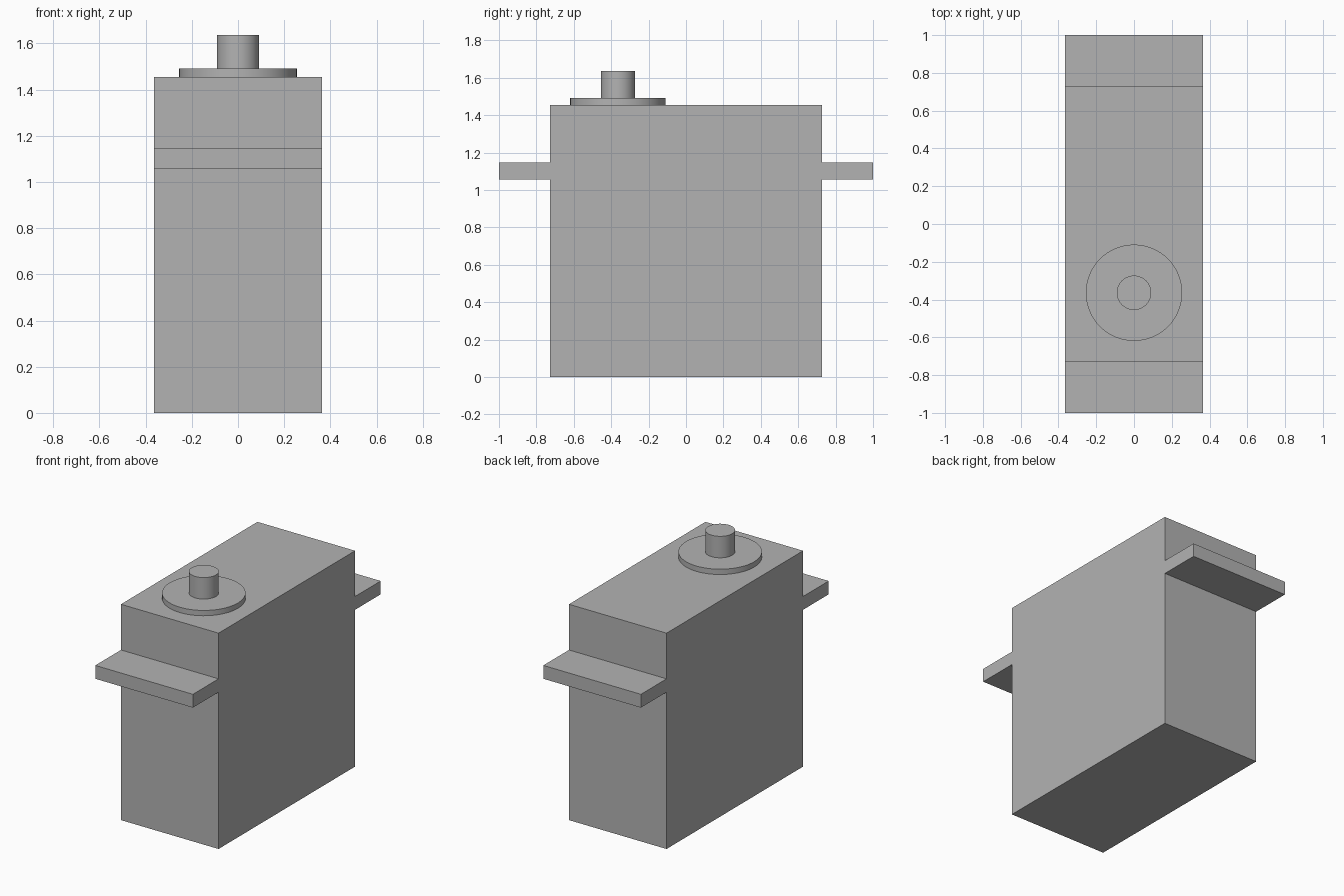
import bpy
import bmesh

cube = bpy.data.objects.get("Cube")
if cube:
    bpy.data.objects.remove(cube, do_unlink=True)

grey = bpy.data.materials.new("plain grey")
grey.use_nodes = True
colour = (0.45, 0.45, 0.45, 1)
grey.diffuse_color = colour
grey.node_tree.nodes["Principled BSDF"].inputs["Base Color"].default_value = colour

HALF_WIDTH = 0.364
BODY_END, TAB_END = 0.727, 1.0
TAB_LOW, TAB_HIGH, BODY_TOP = 1.057, 1.147, 1.455
SHAFT_Y = -0.364


def extruded_case(name):
    """Side profile with mounting tabs, extruded across the width."""
    half = [(BODY_END, 0), (BODY_END, TAB_LOW), (TAB_END, TAB_LOW),
            (TAB_END, TAB_HIGH), (BODY_END, TAB_HIGH), (BODY_END, BODY_TOP)]
    profile = half + [(-y, z) for y, z in reversed(half)]
    bm = bmesh.new()
    face = bm.faces.new([bm.verts.new((-HALF_WIDTH, y, z)) for y, z in profile])
    extruded = bmesh.ops.extrude_face_region(bm, geom=[face])["geom"]
    moved = [v for v in extruded if isinstance(v, bmesh.types.BMVert)]
    bmesh.ops.translate(bm, verts=moved, vec=(2 * HALF_WIDTH, 0, 0))
    bmesh.ops.recalc_face_normals(bm, faces=bm.faces)
    mesh = bpy.data.meshes.new(name)
    bm.to_mesh(mesh)
    bm.free()
    mesh.materials.append(grey)
    bpy.context.collection.objects.link(bpy.data.objects.new(name, mesh))


def round_part(name, radius, bottom, top):
    """Smooth upright cylinder on the output axis."""
    bpy.ops.mesh.primitive_cylinder_add(
        vertices=64, radius=radius, depth=top - bottom,
        location=(0, SHAFT_Y, (bottom + top) / 2))
    part = bpy.context.object
    part.name = name
    part.data.materials.append(grey)
    bpy.ops.object.shade_smooth_by_angle()


# Motor case with its two mounting tabs
extruded_case("motor_case")

# Raised collar and output shaft
round_part("shaft_collar", 0.255, BODY_TOP, 1.491)
round_part("output_shaft", 0.091, 1.491, 1.636)
